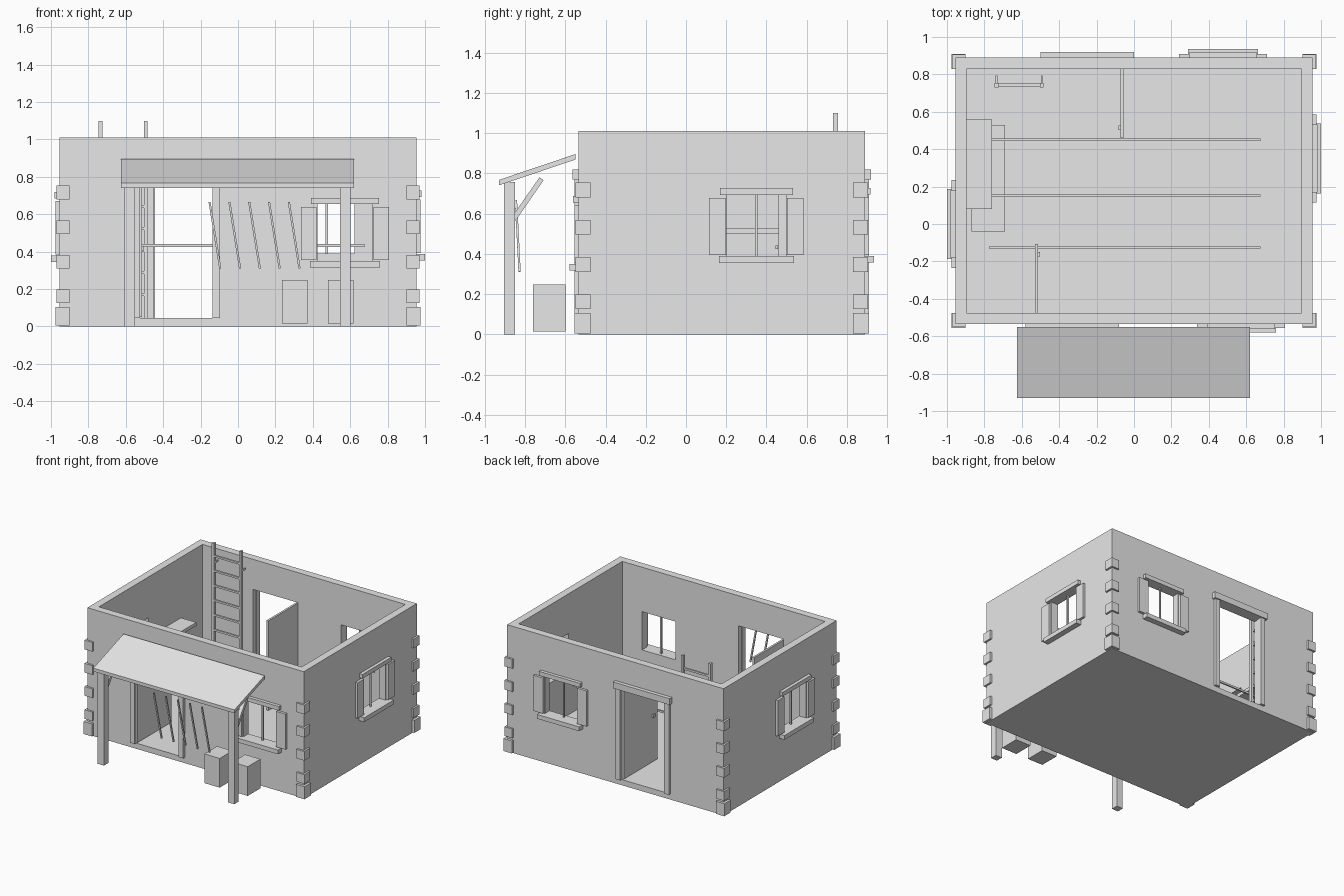
import bpy
from mathutils import Vector

cube = bpy.data.objects.get("Cube")
if cube:
    bpy.data.objects.remove(cube, do_unlink=True)

grey = bpy.data.materials.new("plain_grey")
grey.use_nodes = True
grey.diffuse_color = (0.8, 0.8, 0.8, 1)
grey.node_tree.nodes["Principled BSDF"].inputs["Base Color"].default_value = (0.8, 0.8, 0.8, 1)

X, FRONT, BACK = 0.955, -0.535, 0.89      # outer wall planes
WALL, FLOOR, TOP = 0.06, 0.045, 1.01


def make(name, verts, faces):
    mesh = bpy.data.meshes.new(name)
    mesh.from_pydata(verts, [], faces)
    mesh.materials.append(grey)
    obj = bpy.data.objects.new(name, mesh)
    bpy.context.collection.objects.link(obj)
    return obj


def prism(name, profile, x0, x1):
    """Extrude a (y, z) outline, counter-clockwise seen from +x, along x."""
    n = len(profile)
    verts = [(x, y, z) for x in (x0, x1) for y, z in profile]
    faces = [tuple(reversed(range(n))), tuple(range(n, 2 * n))]
    faces += [(i, (i + 1) % n, n + (i + 1) % n, n + i) for i in range(n)]
    return make(name, verts, faces)


def box(name, xs, ys, zs):
    (x0, x1), (y0, y1), (z0, z1) = sorted(xs), sorted(ys), sorted(zs)
    return prism(name, [(y0, z0), (y1, z0), (y1, z1), (y0, z1)], x0, x1)


def bar(name, a, b, width):
    """Square bar between two points."""
    a, b = Vector(a), Vector(b)
    d = (b - a).normalized()
    side = d.cross(Vector((0, 1, 0)) if abs(d.y) < 0.9 else Vector((0, 0, 1))).normalized()
    up = side.cross(d)
    h = width / 2
    ring = [side * s * h + up * t * h for s, t in ((-1, -1), (1, -1), (1, 1), (-1, 1))]
    verts = [p + r for p in (a, b) for r in ring]
    faces = [(0, 1, 2, 3), (7, 6, 5, 4)]
    faces += [(i, i + 4, (i + 1) % 4 + 4, (i + 1) % 4) for i in range(4)]
    return make(name, verts, faces)


def wall_box(name, side, us, ds, zs):
    """Box on a wall: us along it, ds outward from its face."""
    if side in ("front", "back"):
        plane, out = (FRONT, -1) if side == "front" else (BACK, 1)
        return box(name, us, [plane + out * d for d in ds], zs)
    out = 1 if side == "left" else -1
    return box(name, [out * (X + d) for d in ds], us, zs)


def cut(target, cutter):
    cutter.hide_render = True
    mod = target.modifiers.new("opening", "BOOLEAN")
    mod.operation, mod.solver, mod.object = "DIFFERENCE", "EXACT", cutter
    bpy.context.view_layer.objects.active = target
    bpy.ops.object.modifier_apply(modifier=mod.name)
    bpy.data.objects.remove(cutter, do_unlink=True)


# Floor and walls
box("floor_slab", (-X, X), (FRONT, BACK), (0, FLOOR))
walls = box("walls", (-X, X), (FRONT, BACK), (FLOOR, TOP))
cut(walls, box("room_cutter", (-X + WALL, X - WALL), (FRONT + WALL, BACK - WALL), (0, 1.2)))


# Windows with frame bar, lintel, sill and open shutters
def window(side, c, z):
    half, height = 0.148, 0.305
    cut(walls, wall_box("window_cutter", side, (c - half, c + half), (-0.1, 0.05), (z, z + height)))
    n = side + "_window_"
    wall_box(n + "mullion", side, (c - 0.006, c + 0.006), (-0.036, -0.024), (z, z + height))
    wall_box(n + "lintel", side, (c - 0.182, c + 0.182), (-0.02, 0.026), (z + height, z + height + 0.033))
    wall_box(n + "sill", side, (c - 0.187, c + 0.187), (-0.02, 0.045), (z - 0.034, z))
    for s in (-1, 1):
        wall_box(n + "shutter", side, (c + s * 0.152, c + s * 0.235), (0, 0.02), (z + 0.006, z + 0.29))


window("front", 0.572, 0.35)
window("back", 0.475, 0.39)
window("left", 0.35, 0.388)
window("right", 0.0, 0.38)


# Doorways with jambs, lintel and an inward-open leaf
def door(side, c, leaf_x, hinge, tip, knob_dir):
    cut(walls, wall_box("door_cutter", side, (c - 0.2, c + 0.2), (-0.1, 0.05), (0, 0.77)))
    n = side + "_door_"
    for s in (-1, 1):
        wall_box(n + "jamb", side, (c + s * 0.195, c + s * 0.235), (-0.02, 0.02), (FLOOR, 0.77))
    wall_box(n + "lintel", side, (c - 0.25, c + 0.25), (-0.02, 0.03), (0.77, 0.82))
    box(n + "leaf", (leaf_x - 0.008, leaf_x + 0.008), (hinge, tip), (0.05, 0.765))
    knob_y = tip + (0.055 if hinge > tip else -0.055)
    box(n + "handle", (leaf_x + knob_dir * 0.008, leaf_x + knob_dir * 0.02),
        (knob_y - 0.012, knob_y + 0.012), (0.405, 0.43))


door("front", -0.33, -0.522, -0.535, -0.107, 1)
door("back", -0.25, -0.063, 0.885, 0.46, -1)

# L-shaped corner stones
for sx in (-1, 1):
    for plane, sy in ((FRONT, -1), (BACK, 1)):
        rows = [(0.005, 0.105, 0.02)] + [(0.125 + 0.185 * i, 0.198 + 0.185 * i, 0.015) for i in range(4)]
        for z0, z1, out in rows:
            box("corner_stone", (sx * (X - 0.055), sx * (X + out)), (plane, plane + sy * out), (z0, z1))
            box("corner_stone", (sx * X, sx * (X + out)), (plane - sy * 0.06, plane), (z0, z1))

# Porch: sloping roof, posts and braces
prism("porch_roof", [(-0.93, 0.74), (-0.55, 0.868), (-0.55, 0.895), (-0.93, 0.767)], -0.625, 0.62)
for x in (-0.578, 0.573):
    box("porch_post", (x - 0.028, x + 0.028), (-0.905, -0.85), (0, 0.757))
    prism("porch_brace", [(-0.85, 0.56), (-0.708, 0.765), (-0.728, 0.78), (-0.85, 0.605)],
          x - 0.015, x + 0.015)

# Rods hanging under the porch
for i in range(5):
    x = -0.152 + 0.106 * i
    bar("hanging_rod", (x, -0.845, 0.665), (x + 0.057, -0.827, 0.31), 0.011)

# Crates
for x in (0.303, 0.55):
    box("crate", (x - 0.068, x + 0.068), (-0.76, -0.6), (0.015, 0.248))

# Ladder with wall hooks
for x in (-0.735, -0.493):
    box("ladder_rail", (x - 0.01, x + 0.01), (0.73, 0.755), (FLOOR, 1.1))
    box("ladder_hook", (x - 0.005, x + 0.005), (0.755, 0.795), (0.93, 0.945))
for i in range(8):
    z = 0.17 + 0.118 * i
    bar("ladder_rung", (-0.735, 0.743, z), (-0.493, 0.743, z), 0.015)

# Long rails across the room
for y in (0.45, 0.153, -0.125):
    box("room_rail", (-0.775, 0.675), (y - 0.006, y + 0.006), (0.425, 0.44))

# Shelf and lower bench by the right wall
box("shelf", (-X + WALL, -0.76), (0.08, 0.56), (0.5, 0.527))
box("bench_top", (-0.87, -0.69), (-0.04, 0.53), (0.28, 0.31))
for x in (-0.855, -0.705):
    for y in (-0.025, 0.515):
        box("bench_leg", (x - 0.012, x + 0.012), (y - 0.012, y + 0.012), (FLOOR, 0.28))
